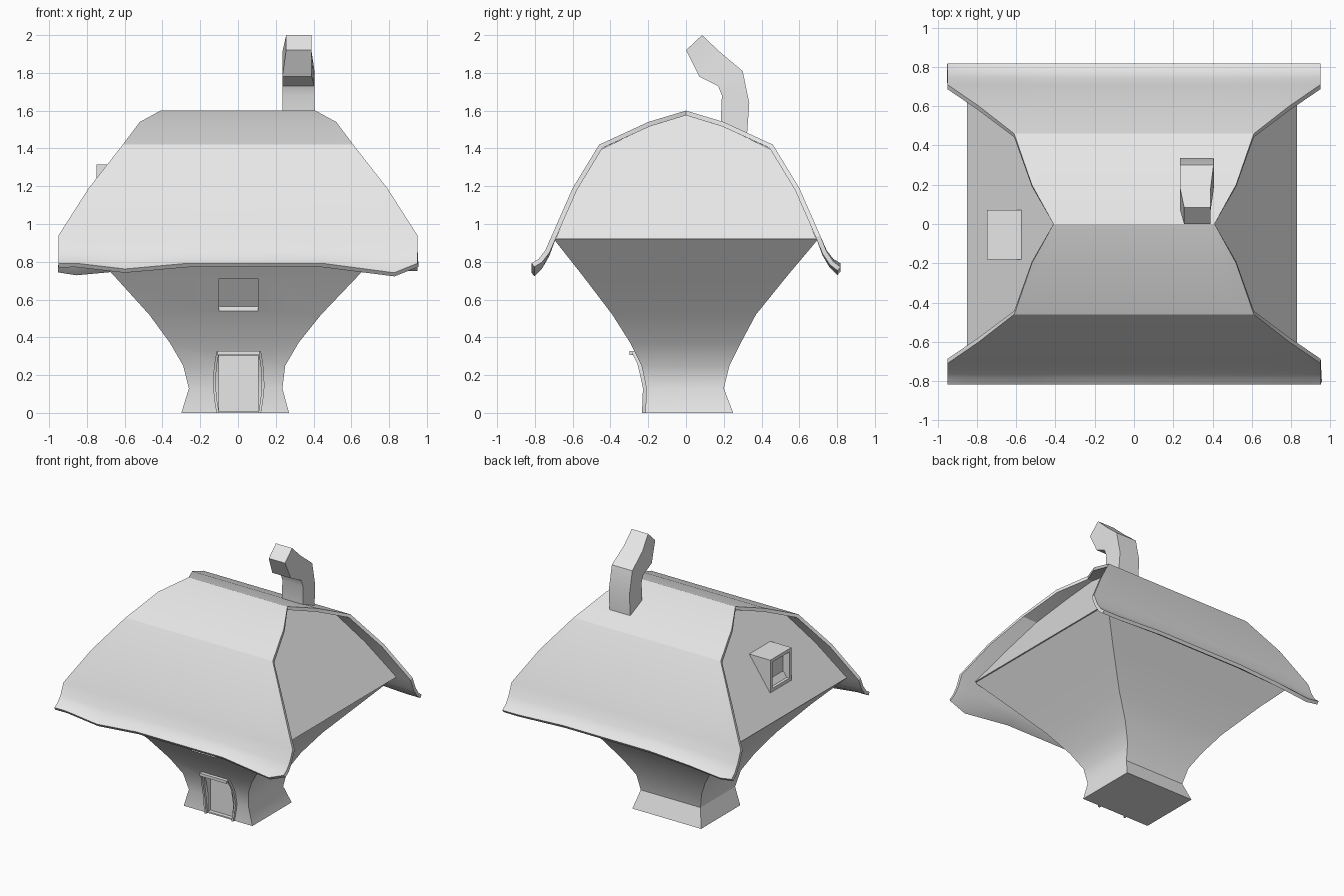
import bpy, bmesh, math
from mathutils import Matrix

cube = bpy.data.objects.get("Cube")
if cube:
    bpy.data.objects.remove(cube, do_unlink=True)

grey = bpy.data.materials.new("pale_grey")
grey.use_nodes = True
grey.diffuse_color = (0.8, 0.8, 0.8, 1)
grey.node_tree.nodes["Principled BSDF"].inputs["Base Color"].default_value = (0.8, 0.8, 0.8, 1)


def finish(name, bm):
    bmesh.ops.recalc_face_normals(bm, faces=bm.faces)
    mesh = bpy.data.meshes.new(name)
    bm.to_mesh(mesh)
    bm.free()
    mesh.materials.append(grey)
    obj = bpy.data.objects.new(name, mesh)
    bpy.context.collection.objects.link(obj)
    return obj


def activate(obj):
    bpy.ops.object.select_all(action='DESELECT')
    obj.select_set(True)
    bpy.context.view_layer.objects.active = obj


def smooth(obj, angle=30):
    activate(obj)
    bpy.ops.object.shade_smooth_by_angle(angle=math.radians(angle))


def loft(name, rings):
    """Closed solid through matching rings of points."""
    bm = bmesh.new()
    vs = [[bm.verts.new(p) for p in ring] for ring in rings]
    n = len(vs[0])
    for a, b in zip(vs, vs[1:]):
        for i in range(n):
            j = (i + 1) % n
            bm.faces.new((a[i], a[j], b[j], b[i]))
    bm.faces.new(vs[0][::-1])
    bm.faces.new(vs[-1])
    return finish(name, bm)


def rect(x0, x1, y0, y1, z):
    return [(x0, y0, z), (x1, y0, z), (x1, y1, z), (x0, y1, z)]


def box(name, x, y, z):
    return loft(name, [rect(*x, *y, z[0]), rect(*x, *y, z[1])])


def cut(obj, cutter):
    cutter.hide_render = True
    mod = obj.modifiers.new("cut", 'BOOLEAN')
    mod.operation = 'DIFFERENCE'
    mod.solver = 'EXACT'
    mod.object = cutter
    activate(obj)
    bpy.ops.object.modifier_apply(modifier=mod.name)
    bpy.data.objects.remove(cutter, do_unlink=True)


# Flaring lower walls: x0, x1, y0, y1, z
levels = [(-.30, .27, -.215, .25, 0), (-.26, .235, -.21, .20, .13),
          (-.29, .25, -.235, .23, .25), (-.36, .32, -.295, .29, .37),
          (-.47, .44, -.39, .37, .52), (-.66, .64, -.55, .54, .73),
          (-.85, .82, -.70, .70, .92)]
walls = loft("lower_walls", [rect(*l) for l in levels])


def wall_y(z):
    for a, b in zip(levels, levels[1:]):
        if z <= b[4]:
            return a[2] + (b[2] - a[2]) * (z - a[4]) / (b[4] - a[4])


# Recessed door and front window
cut(walls, box("door_cutter", (-.1, .105), (-.6, -.185), (.01, .305)))
window = box("window_cutter", (-.1, .105), (-.04, .04), (-.108, .108))
window.data.transform(Matrix.Translation((0, wall_y(.625), .625))
                      @ Matrix.Rotation(math.atan2(.31, .40), 4, 'X'))
cut(walls, window)
smooth(walls)

# Bowed door frame
heights = (0, .06, .13, .2, .26, .325)
for side, name in ((-1, "door_post_right"), (1, "door_post_left")):
    rings = []
    for z in heights:
        bow = .104 + .018 * math.sin(math.pi * z / .325)
        xs = sorted((side * bow, side * (bow + .014)))
        y = wall_y(z)
        rings.append(rect(xs[0] + .004, xs[1] + .004, y - .018, y + .03, z))
    smooth(loft(name, rings))
box("door_lintel", (-.108, .115), (-.30, -.25), (.307, .328))

# Attic with leaning gable walls
half = [(.69, .92), (.585, 1.17), (.45, 1.395), (.2, 1.515)]
outline = [(-y, z) for y, z in half] + [(0, 1.575)] + half[::-1]
loft("attic_walls", [[(s * (x - .70 * (z - .92)), y, z) for y, z in outline]
                     for s, x in ((-1, .85), (1, .83))])

# Roof shell: half width, y, z from ridge to eave
rows = [(.41, 0, 1.6), (.52, .2, 1.54), (.61, .46, 1.42), (.79, .60, 1.19),
        (.95, .71, .94), (.95, .745, .86), (.95, .78, .815), (.95, .818, .792)]
columns = (-1, -.9, -.63, -.28, .47, .87, 1)
dips = {-1: (0, 0, -.03, 0, 0, -.05, 0), 1: (-.03, -.045, -.02, 0, 0, -.02, -.02)}
profile = [(r, -1) for r in range(len(rows) - 1, 0, -1)] + [(r, 1) for r in range(len(rows))]
bm = bmesh.new()
grid = []
for r, side in profile:
    w, y, z = rows[r]
    drop = max(0, r - 4) / 3
    grid.append([bm.verts.new((u * w, side * y, z + d * drop))
                 for u, d in zip(columns, dips[side])])
for a, b in zip(grid, grid[1:]):
    for i in range(len(columns) - 1):
        bm.faces.new((a[i], a[i + 1], b[i + 1], b[i]))
roof = finish("roof", bm)
if sum(p.normal.z for p in roof.data.polygons) < 0:
    roof.data.flip_normals()
shell = roof.modifiers.new("thickness", 'SOLIDIFY')
shell.thickness = .025
shell.offset = -1
activate(roof)
bpy.ops.object.modifier_apply(modifier=shell.name)
smooth(roof)

# Bent chimney: x range, front (y, z), back (y, z)
bends = [(.235, .41, (.18, 1.44), (.318, 1.40)), (.235, .405, (.19, 1.68), (.335, 1.64)),
         (.235, .405, (.17, 1.73), (.30, 1.81)), (.235, .39, (.07, 1.78), (.18, 1.91)),
         (.255, .39, (0, 1.92), (.085, 2.0))]
smooth(loft("chimney", [[(a, *f), (b, *f), (b, *k), (a, *k)] for a, b, f, k in bends]))

# Side dormer with an inset window
dormer = box("dormer", (-.748, -.5), (-.18, .07), (1.07, 1.315))
bm = bmesh.new()
bm.from_mesh(dormer.data)
bm.normal_update()
face = [f for f in bm.faces if f.normal.x < -.9]
bmesh.ops.inset_individual(bm, faces=face, thickness=.035, depth=0)
bmesh.ops.inset_individual(bm, faces=face, thickness=.002, depth=-.05)
bm.to_mesh(dormer.data)
bm.free()
